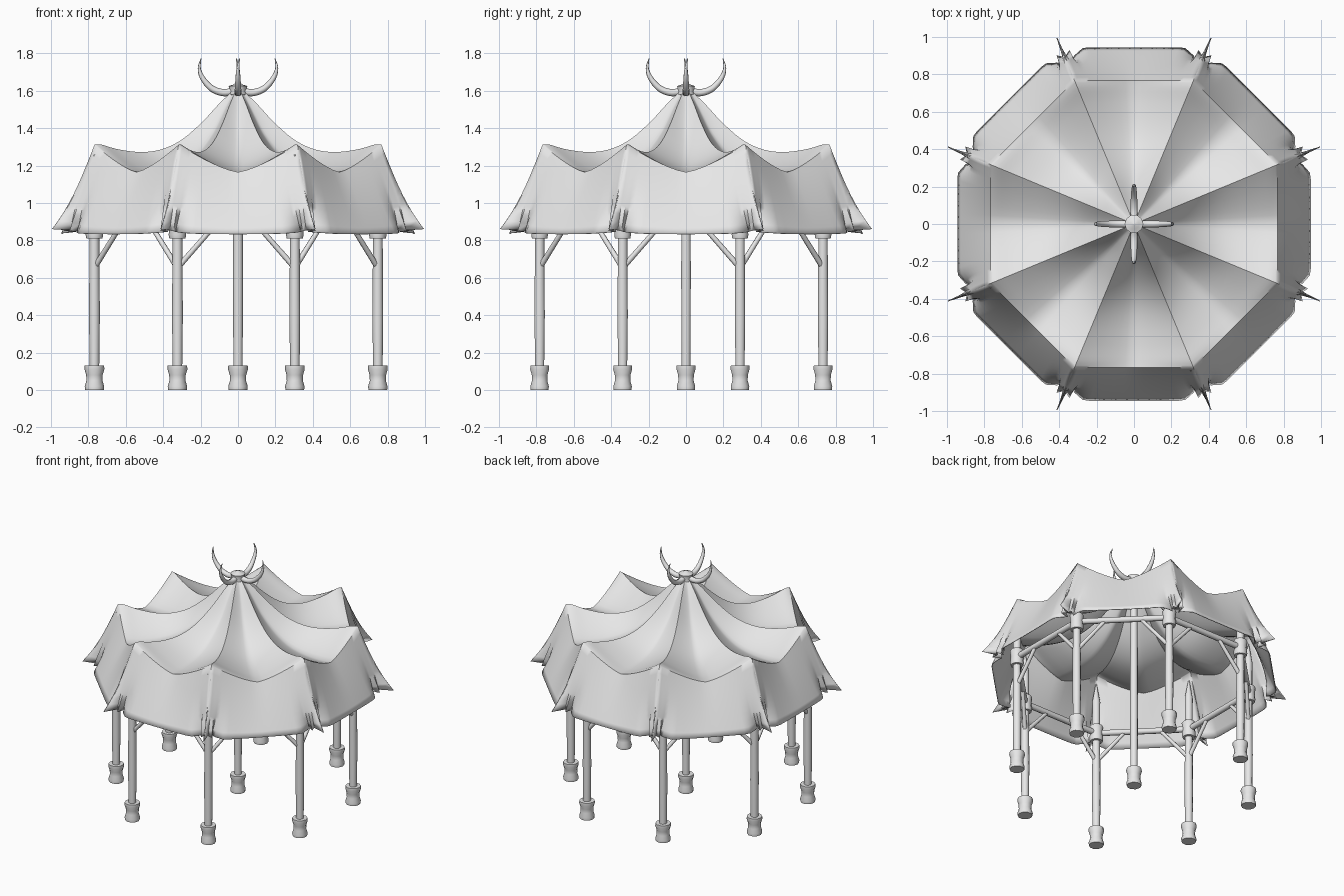
import bpy, bmesh, math
from mathutils import Vector, Matrix

cube = bpy.data.objects.get("Cube")
if cube:
    bpy.data.objects.remove(cube, do_unlink=True)

grey = bpy.data.materials.new("light_grey")
grey.diffuse_color = (0.8, 0.8, 0.8, 1)
grey.use_nodes = True
grey.node_tree.nodes["Principled BSDF"].inputs["Base Color"].default_value = (0.8, 0.8, 0.8, 1)

SIDES = 8
HALF = math.pi / SIDES


def finish(name, bm, angle=50):
    bmesh.ops.recalc_face_normals(bm, faces=bm.faces)
    mesh = bpy.data.meshes.new(name)
    bm.to_mesh(mesh)
    bm.free()
    obj = bpy.data.objects.new(name, mesh)
    bpy.context.collection.objects.link(obj)
    mesh.materials.append(grey)
    bpy.ops.object.select_all(action="DESELECT")
    obj.select_set(True)
    bpy.context.view_layer.objects.active = obj
    bpy.ops.object.shade_smooth_by_angle(angle=math.radians(angle))
    return obj


def tube(name, points, radii, sides=10):
    """Round bar swept along points with a radius at each point."""
    bm = bmesh.new()
    pts = [Vector(p) for p in points]
    rings = []
    for i, (p, r) in enumerate(zip(pts, radii)):
        step = pts[min(i + 1, len(pts) - 1)] - pts[max(i - 1, 0)]
        turn = step.to_track_quat("Z", "Y")
        ring = []
        for k in range(sides):
            a = math.tau * k / sides
            ring.append(bm.verts.new(p + turn @ Vector((r * math.cos(a), r * math.sin(a), 0))))
        rings.append(ring)
    for a, b in zip(rings, rings[1:]):
        for k in range(sides):
            n = (k + 1) % sides
            bm.faces.new((a[k], a[n], b[n], b[k]))
    bm.faces.new(rings[0][::-1])
    bm.faces.new(rings[-1])
    return finish(name, bm)


def lathe(name, centre, profile, sides=10):
    """Upright turned part from (radius, height) pairs."""
    return tube(name, [(centre[0], centre[1], z) for r, z in profile],
                [r for r, z in profile], sides)


def smooth_path(points, steps=5):
    """Catmull-Rom refinement of a short path."""
    pts = [Vector(p) for p in points]
    ext = [2 * pts[0] - pts[1]] + pts + [2 * pts[-1] - pts[-2]]
    out = []
    for i in range(len(pts) - 1):
        a, b, c, d = ext[i:i + 4]
        for s in range(steps):
            t = s / steps
            out.append(0.5 * (2 * b + (c - a) * t + (2 * a - 5 * b + 4 * c - d) * t ** 2
                              + (3 * b - a - 3 * c + d) * t ** 3))
    return out + [pts[-1]]


# Fabric: (corner radius, ridge height, valley height) from peak to rim
roof_rows = smooth_path([(0.03, 1.60, 1.60), (0.11, 1.53, 1.50), (0.21, 1.43, 1.37),
                         (0.33, 1.335, 1.265), (0.45, 1.285, 1.20), (0.57, 1.272, 1.17),
                         (0.70, 1.288, 1.16), (0.79, 1.312, 1.162), (0.83, 1.312, 1.165)], 3)
# Hem of half a panel: (position across, sideways, outward), pleated at the corner
hem = [(0, 0, .945), (.15, .06, .945), (.3, .12, .945), (.45, .185, .945), (.58, .24, .945),
       (.66, .275, .94), (.75, .32, .90), (.82, .335, .87), (.88, .345, .93),
       (.94, .365, .90), (1, .41, .995)]


def panel_column(t, side, out):
    column = []
    for radius, ridge, valley in roof_rows:
        column.append(Vector((t * radius * math.sin(HALF), radius * math.cos(HALF),
                              valley + (ridge - valley) * t ** 1.35)))
    top = column[-1]
    plain = Vector((t * 0.39, 0.945, 0.835 + 0.025 * t ** 4))
    pleated = Vector((side, out, plain.z))
    for i in range(1, 11):
        v = i / 10
        column.append(top.lerp(plain.lerp(pleated, v ** 2.5), v))
    return column


half_panel = [panel_column(*h) for h in hem]
mirrored = [[Vector((-p.x, p.y, p.z)) for p in c] for c in half_panel[:0:-1]]
panel = mirrored + half_panel
bm = bmesh.new()
for k in range(SIDES):
    spin = Matrix.Rotation(2 * HALF * k, 3, "Z")
    grid = [[bm.verts.new(spin @ p) for p in c] for c in panel]
    for a, b in zip(grid, grid[1:]):
        for i in range(len(a) - 1):
            bm.faces.new((a[i], a[i + 1], b[i + 1], b[i]))
bmesh.ops.remove_doubles(bm, verts=bm.verts, dist=0.0005)
canopy = finish("canopy", bm, 55)
thick = canopy.modifiers.new("cloth_thickness", "SOLIDIFY")
thick.thickness = 0.005
thick.offset = -1

# Posts stand a little forward of the canopy centre
SHIFT = Vector((-0.01, -0.025, 0))


def corner(k, z):
    a = HALF * (2 * k + 1)
    return Vector((0.82 * math.cos(a), 0.82 * math.sin(a), z)) + SHIFT


FOOT = [(0.05, 0), (0.052, 0.02), (0.043, 0.05), (0.044, 0.08), (0.053, 0.11), (0.052, 0.13)]
for k in range(SIDES):
    base = corner(k, 0)
    lathe(f"post_{k}", base, [(0.024, 0.002), (0.029, 0.4), (0.026, 0.8), (0.027, 1.12), (0.003, 1.26)])
    lathe(f"foot_{k}", base, FOOT)
    lathe(f"collar_{k}", base, [(0.043, 0.81), (0.047, 0.83), (0.043, 0.87), (0.048, 0.92), (0.04, 0.93)])
    # Ring beam and the two slanted braces under it
    here, there = corner(k, 0.875), corner(k + 1, 0.875)
    tube(f"beam_{k}", [here, there], [0.021, 0.021], 8)
    for name, a, b in (("start", here, there), ("end", there, here)):
        along = (b - a).normalized()
        low = a + along * 0.015 - Vector((0, 0, 0.205))
        tube(f"brace_{name}_{k}", [low, a + along * 0.195], [0.015, 0.013], 8)

# Centre pole
lathe("centre_pole", (0, 0), [(0.024, 0.002), (0.027, 0.6), (0.025, 1.2), (0.022, 1.59)])
lathe("centre_foot", (0, 0), FOOT)

# Finial: hub with four upswept horns
lathe("finial_hub", (0, 0), [(0.03, 1.565), (0.048, 1.58), (0.044, 1.60), (0.05, 1.625),
                             (0.028, 1.632), (0.004, 1.645)])
horn_path = smooth_path([(0.02, 0, 1.597), (0.08, 0, 1.59), (0.14, 0, 1.612), (0.188, 0, 1.665),
                         (0.207, 0, 1.72), (0.198, 0.008, 1.772)])
last = len(horn_path) - 1
horn_radii = [0.002 + 0.018 * (1 - (i / last) ** 2) for i in range(last + 1)]
for k in range(4):
    spin = Matrix.Rotation(math.pi / 2 * k, 3, "Z")
    tube(f"horn_{k}", [spin @ p for p in horn_path], horn_radii, 8)
